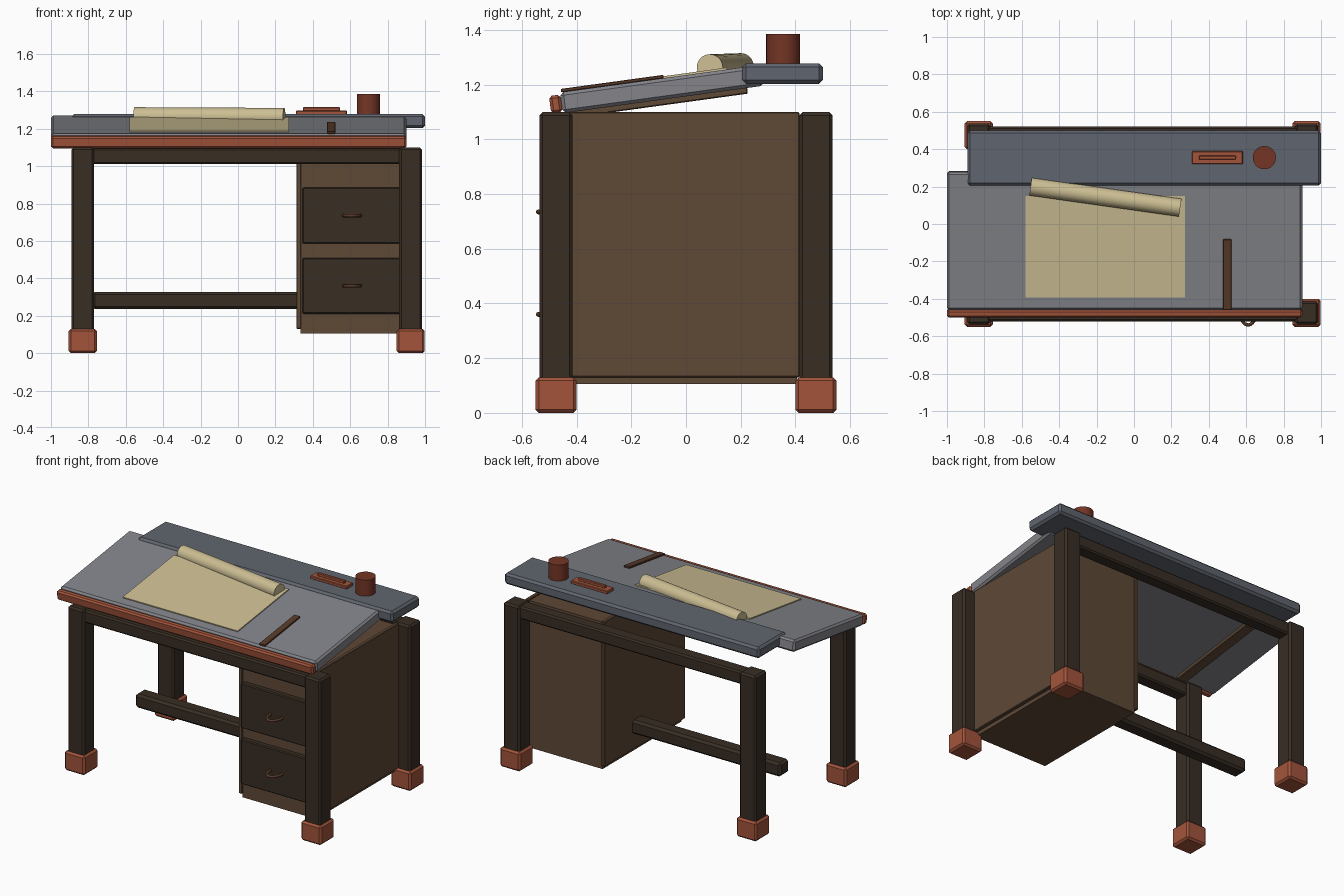
import bpy, bmesh, math
from mathutils import Vector, Matrix

old = bpy.data.objects.get("Cube")
if old:
    bpy.data.objects.remove(old, do_unlink=True)


def material(name, r, g, b):
    lin = [((c / 255 + 0.055) / 1.055) ** 2.4 for c in (r, g, b)] + [1]
    m = bpy.data.materials.new(name)
    m.use_nodes = True
    m.diffuse_color = lin
    m.node_tree.nodes["Principled BSDF"].inputs["Base Color"].default_value = lin
    return m


DARK = material("dark wood", 56, 46, 36)
BROWN = material("brown wood", 94, 72, 54)
GREY = material("grey board", 131, 132, 138)
SLATE = material("slate shelf", 96, 101, 110)
TERRA = material("terracotta", 162, 84, 59)
RUST = material("rust red", 116, 53, 37)
CREAM = material("cream paper", 204, 190, 147)
HANDLE = material("handle brown", 88, 58, 40)


def finish(name, bm, mat, matrix=Matrix()):
    me = bpy.data.meshes.new(name)
    bm.to_mesh(me)
    bm.free()
    me.materials.append(mat)
    ob = bpy.data.objects.new(name, me)
    ob.matrix_world = matrix
    bpy.context.collection.objects.link(ob)
    return ob


def box(name, lo, hi, mat, bevel=0.01, matrix=Matrix()):
    lo, hi = Vector(lo), Vector(hi)
    bm = bmesh.new()
    bmesh.ops.create_cube(bm, size=1)
    for v in bm.verts:
        v.co = (lo + hi) / 2 + v.co * (hi - lo)
    if bevel:
        bmesh.ops.bevel(bm, geom=bm.edges[:], offset=bevel, segments=1,
                        affect='EDGES', profile=0.5)
    return finish(name, bm, mat, matrix)


def cylinder(name, radius, start, end, mat, sides=32):
    start, end = Vector(start), Vector(end)
    axis = end - start
    bm = bmesh.new()
    bmesh.ops.create_cone(bm, cap_ends=True, segments=sides, radius1=radius,
                          radius2=radius, depth=axis.length)
    turn = axis.to_track_quat('Z', 'Y').to_matrix().to_4x4()
    ob = finish(name, bm, mat, Matrix.Translation((start + end) / 2) @ turn)
    smooth(ob)
    return ob


def smooth(ob):
    bpy.ops.object.select_all(action='DESELECT')
    ob.select_set(True)
    bpy.context.view_layer.objects.active = ob
    bpy.ops.object.shade_smooth_by_angle(angle=math.radians(40))


# Legs with terracotta feet, and the rails joining them
for row, y in (("front", -0.475), ("back", 0.475)):
    for side, x in (("right", -0.83), ("left", 0.923)):
        box(f"{row}_{side}_leg", (x - 0.061, y - 0.061, 0.02),
            (x + 0.061, y + 0.061, 1.1), DARK, 0.012)
        box(f"{row}_{side}_foot", (x - 0.075, y - 0.075, 0),
            (x + 0.075, y + 0.075, 0.13), TERRA, 0.012)
    box(f"{row}_rail", (-0.8, y - 0.045, 1.01), (0.89, y + 0.045, 1.095), DARK)
box("stretcher", (-0.78, 0.02, 0.235), (0.34, 0.12, 0.328), DARK, 0.015)

# Drawer cabinet
box("cabinet_body", (0.335, -0.43, 0.105), (0.88, 0.405, 1.09), BROWN, 0)
for side, x in (("right", 0.312), ("left", 0.876)):
    box(f"cabinet_{side}_panel", (x, -0.44, 0.13), (x + 0.026, 0.415, 1.1), BROWN, 0.004)
for level, z in (("lower", 0.21), ("upper", 0.585)):
    box(f"{level}_drawer_front", (0.345, -0.465, z), (0.872, -0.42, z + 0.3), DARK, 0.006)
    # Bow handle
    cu = bpy.data.curves.new(f"{level}_handle", 'CURVE')
    cu.dimensions = '3D'
    cu.bevel_depth = 0.009
    cu.bevel_resolution = 2
    cu.use_fill_caps = True
    bow = cu.splines.new('POLY')
    steps = 12
    bow.points.add(steps)
    for i, p in enumerate(bow.points):
        a = math.pi * i / steps
        p.co = (0.61 + 0.045 * math.cos(a), -0.46 - 0.08 * math.sin(a), z + 0.15, 1)
    cu.materials.append(HANDLE)
    bpy.context.collection.objects.link(bpy.data.objects.new(f"{level}_handle", cu))

# Tilted drawing board; parts on it share its frame, whose origin is on the top face
TILT = Matrix.Translation((0, -0.094, 1.222)) @ Matrix.Rotation(math.radians(7.8), 4, 'X')
box("drawing_board", (-1.0, -0.37, -0.077), (0.9, 0.373, 0), GREY, 0.012, TILT)
box("front_edge_trim", (-1.0, -0.412, -0.073), (0.9, -0.37, -0.008), TERRA, 0.01, TILT)
for side, x in (("right", -0.72), ("left", 0.62)):
    box(f"{side}_batten", (x - 0.035, -0.34, -0.098), (x + 0.035, 0.31, -0.07),
        BROWN, 0.004, TILT)
box("paper_sheet", (-0.58, -0.3, 0), (0.272, 0.247, 0.007), CREAM, 0, TILT)
box("ruler", (0.476, -0.366, 0), (0.52, 0.013, 0.012), HANDLE, 0.002, TILT)
cylinder("paper_roll", 0.048, (-0.553, 0.2, 1.267), (0.247, 0.087, 1.263), CREAM)

# Level back shelf with pen tray and cup
box("back_shelf", (-0.89, 0.205, 1.203), (1.0, 0.5, 1.278), SLATE, 0.014)
box("pen_tray", (0.31, 0.32, 1.275), (0.582, 0.39, 1.297), TERRA, 0.004)
box("pen_rest", (0.347, 0.345, 1.295), (0.545, 0.365, 1.315), TERRA, 0.003)
cylinder("cup", 0.062, (0.697, 0.355, 1.275), (0.697, 0.355, 1.385), RUST)
